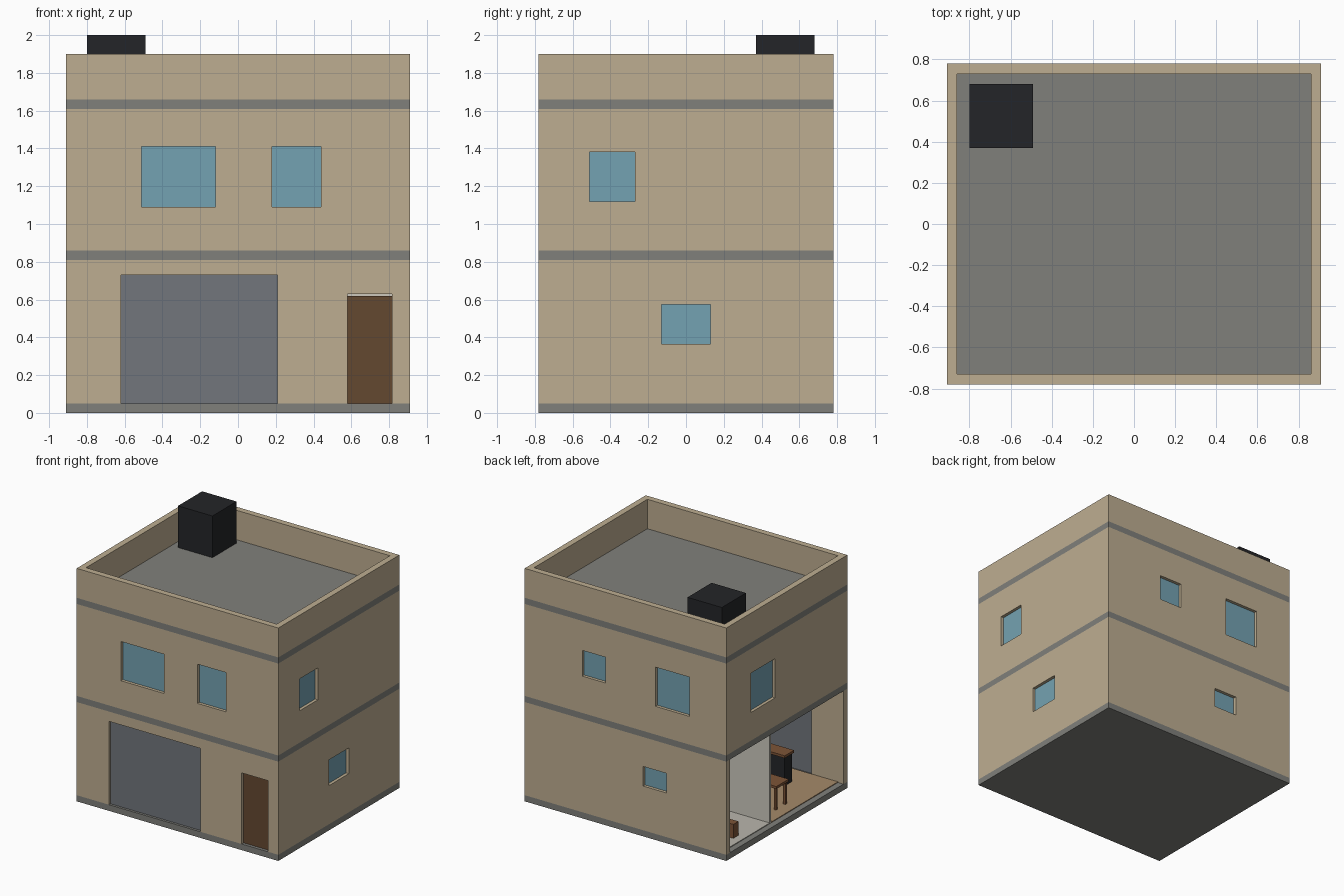
import bpy, bmesh
from mathutils import Vector

if "Cube" in bpy.data.objects:
    bpy.data.objects.remove(bpy.data.objects["Cube"])

W, D, T = 0.91, 0.78, 0.05   # half width, half depth, wall thickness


def material(name, r, g, b):
    lin = [((c / 255 + 0.055) / 1.055) ** 2.4 for c in (r, g, b)]
    m = bpy.data.materials.new(name)
    m.diffuse_color = (*lin, 1)
    m.use_nodes = True
    m.node_tree.nodes["Principled BSDF"].inputs["Base Color"].default_value = m.diffuse_color
    return m


WALL = material("plaster", 190, 174, 145)
SLAB = material("concrete", 128, 128, 123)
GLASS = material("glass", 116, 162, 178)
METAL = material("shutter_grey", 114, 118, 124)
DOOR = material("door_wood", 100, 72, 48)
BLACK = material("black", 36, 37, 40)
WOOD = material("furniture_wood", 125, 84, 55)
TILE = material("pale_tile", 185, 182, 172)
TAN = material("tan_floor", 165, 138, 105)
WHITE = material("partition_white", 205, 201, 190)


def finish(bm, name, mat):
    me = bpy.data.meshes.new(name)
    bm.to_mesh(me)
    bm.free()
    me.materials.append(mat)
    ob = bpy.data.objects.new(name, me)
    bpy.context.collection.objects.link(ob)
    return ob


def box(name, x, y, z, mat):
    bm = bmesh.new()
    bmesh.ops.create_cube(bm, size=1)
    for v in bm.verts:
        v.co = [r[0] + (c + 0.5) * (r[1] - r[0]) for c, r in zip(v.co, (x, y, z))]
    return finish(bm, name, mat)


def place(side, u, depth, z):
    """Point on a facade: u along it, depth measured inward from outside."""
    return {"front": (u, -D + depth, z), "back": (u, D - depth, z),
            "right": (W - depth, u, z), "left": (-W + depth, u, z)}[side]


def wall(side, level, z0, z1, holes=()):
    """Flat facade with rectangular holes, thickened inward."""
    half = W if side in ("front", "back") else D - T
    us = sorted({-half, half, *(c for h in holes for c in h[:2])})
    zs = sorted({z0, z1, *(c for h in holes for c in h[2:4])})
    outward = Vector(place(side, 0, 0, 0)) - Vector(place(side, 0, 1, 0))
    bm = bmesh.new()
    grid = {}

    def vert(u, z):
        if (u, z) not in grid:
            grid[u, z] = bm.verts.new(place(side, u, 0, z))
        return grid[u, z]

    for a, b in zip(us, us[1:]):
        for c, d in zip(zs, zs[1:]):
            mu, mz = (a + b) / 2, (c + d) / 2
            if any(h[0] < mu < h[1] and h[2] < mz < h[3] for h in holes):
                continue
            f = bm.faces.new([vert(a, c), vert(b, c), vert(b, d), vert(a, d)])
            f.normal_update()
            if f.normal.dot(outward) < 0:
                f.normal_flip()
    ob = finish(bm, f"{side}_wall_{level}", WALL)
    mod = ob.modifiers.new("thickness", "SOLIDIFY")
    mod.thickness, mod.offset = T, -1


def panel(name, side, hole, mat, depth=0.025, thick=0.012):
    u0, u1, z0, z1 = hole
    p, q = place(side, u0, depth, z0), place(side, u1, depth + thick, z1)
    box(name, *[sorted(r) for r in zip(p, q)], mat)


# Concrete slabs showing as bands
for name, z in (("base_slab", 0), ("floor_slab", 0.81), ("roof_slab", 1.61)):
    box(name, (-W, W), (-D, D), (z, z + 0.05), SLAB)

# Openings: u0, u1, z0, z1
garage = (-0.62, 0.21, 0.05, 0.73)
door = (0.58, 0.815, 0.05, 0.63)
windows = {
    ("front", "upper"): [(-0.51, -0.12, 1.09, 1.41), (0.18, 0.44, 1.09, 1.41)],
    ("right", "upper"): [(-0.51, -0.27, 1.12, 1.38)],
    ("right", "lower"): [(-0.13, 0.13, 0.365, 0.575)],
    ("back", "upper"): [(0.18, 0.39, 1.16, 1.37), (-0.58, -0.27, 1.09, 1.41)],
    ("back", "lower"): [(-0.37, -0.16, 0.41, 0.57)],
    ("left", "upper"): [(0.15, 0.46, 1.09, 1.41)],
}

# Walls per storey (ground floor is open on the left) and parapet
for side in ("front", "back", "right", "left"):
    for level, z0, z1 in (("lower", 0.05, 0.81), ("upper", 0.86, 1.61),
                          ("parapet", 1.66, 1.9)):
        if (side, level) == ("left", "lower"):
            continue
        holes = list(windows.get((side, level), []))
        for i, h in enumerate(holes):
            panel(f"{side}_{level}_window_{i + 1}", side, h, GLASS)
        if (side, level) == ("front", "lower"):
            holes += [garage, door]
        wall(side, level, z0, z1, holes)

panel("garage_door", "front", garage, METAL, 0.02)
panel("entrance_door", "front", (0.58, 0.815, 0.05, 0.62), DOOR, 0.025)

# Roof water tank
box("water_tank", (-0.80, -0.49), (0.37, 0.68), (1.66, 2.0), BLACK)

# Ground floor interior seen through the open side
box("back_room_floor", (-0.86, 0.86), (0.15, 0.73), (0.05, 0.056), TILE)
box("front_room_floor", (-0.86, 0.86), (-0.73, 0.13), (0.05, 0.056), TAN)
box("partition_wall", (-0.86, 0.86), (0.13, 0.15), (0.05, 0.81), WHITE)
box("low_cabinet", (-0.795, -0.50), (0.46, 0.525), (0.056, 0.17), WOOD)

# Counter with wooden top
box("counter_body", (-0.58, -0.20), (-0.54, -0.44), (0.056, 0.29), BLACK)
box("counter_top", (-0.59, -0.19), (-0.55, -0.43), (0.29, 0.31), WOOD)

# Table
box("table_top", (-0.78, -0.46), (-0.21, -0.05), (0.235, 0.255), WOOD)
for i, x in enumerate((-0.76, -0.48)):
    for j, y in enumerate((-0.19, -0.07)):
        box(f"table_leg_{i * 2 + j + 1}", (x - 0.01, x + 0.01), (y - 0.01, y + 0.01),
            (0.056, 0.235), WOOD)
